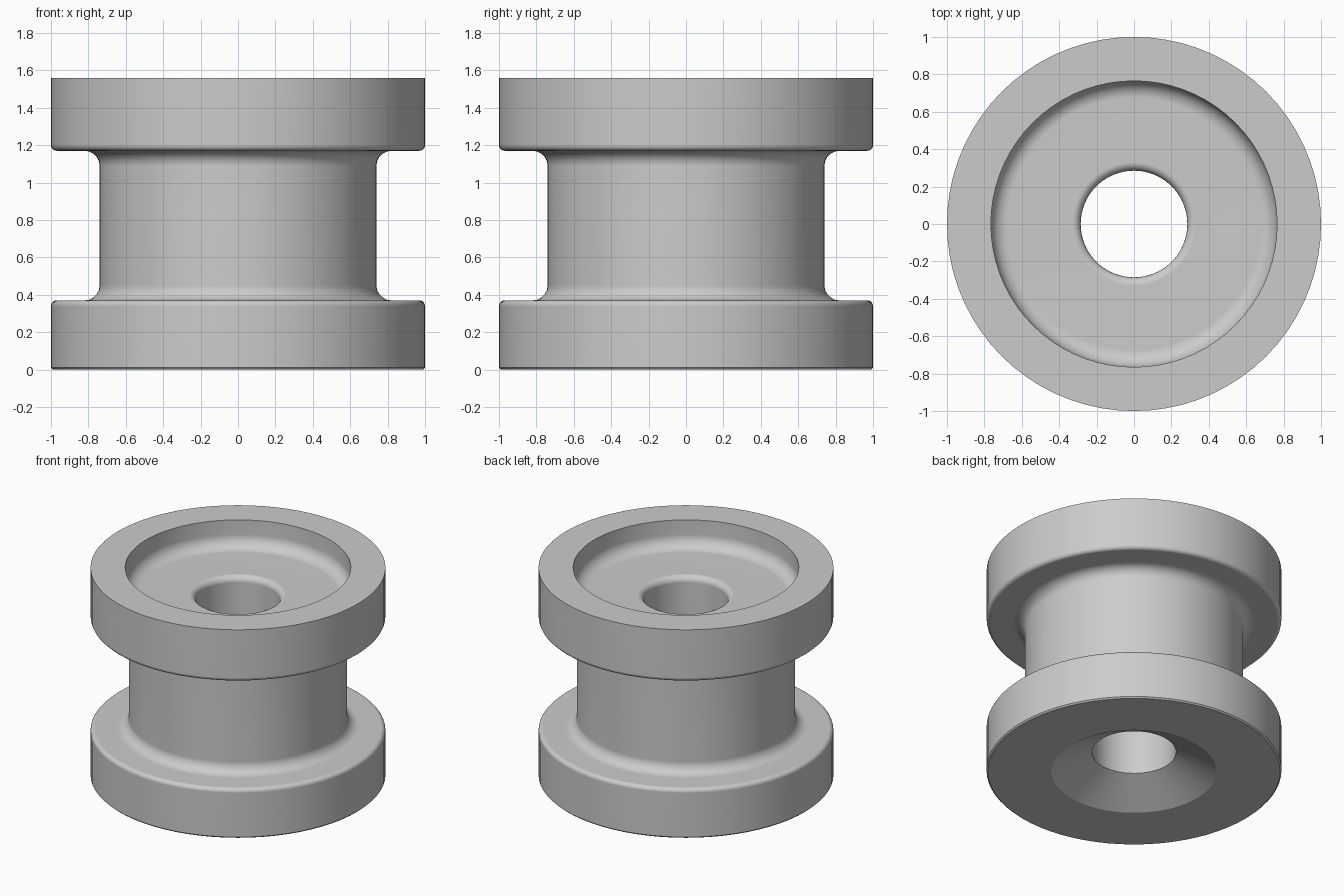
import bpy
import bmesh
from math import sin, cos, radians, pi

default = bpy.data.objects.get("Cube")
if default:
    bpy.data.objects.remove(default, do_unlink=True)

SEGMENTS = 72
BORE, CORE, RIM, HEIGHT = 0.285, 0.74, 1.0, 1.56
LOWER, UPPER, FLOOR = 0.37, 1.17, 1.36      # flange faces and recess floor


def arc(x, z, r, start, end, steps=5):
    """Rounded corner of the profile, as (radius, height) points."""
    angles = [radians(start + (end - start) * i / steps) for i in range(steps + 1)]
    return [(x + r * cos(a), z + r * sin(a)) for a in angles]


# Closed cross-section, from the countersink round the outside to the bore
profile = [(BORE, 0.15), (0.56, 0), (RIM - 0.01, 0), (RIM, 0.01)]
profile += arc(RIM - 0.03, LOWER - 0.03, 0.03, 0, 90)       # lower flange edge
profile += arc(CORE + 0.08, LOWER + 0.08, 0.08, 270, 180)   # lower neck fillet
profile += arc(CORE + 0.08, UPPER - 0.08, 0.08, 180, 90)    # upper neck fillet
profile += arc(RIM - 0.03, UPPER + 0.03, 0.03, 270, 360)    # upper flange edge
profile += [(RIM, HEIGHT), (0.765, HEIGHT)]
profile += arc(0.675, FLOOR + 0.09, 0.09, 0, -90)           # recess corner
profile += arc(BORE + 0.045, FLOOR - 0.045, 0.045, 90, 180) # bore lip

# Turn the cross-section around the z axis
bm = bmesh.new()
verts = [bm.verts.new((r, 0, z)) for r, z in profile]
edges = [bm.edges.new((v, verts[i - 1])) for i, v in enumerate(verts)]
bmesh.ops.spin(bm, geom=verts + edges, cent=(0, 0, 0), axis=(0, 0, 1),
               angle=2 * pi, steps=SEGMENTS, use_merge=True)
bmesh.ops.remove_doubles(bm, verts=bm.verts[:], dist=0.0005)
bmesh.ops.recalc_face_normals(bm, faces=bm.faces[:])
mesh = bpy.data.meshes.new("flanged_roller")
bm.to_mesh(mesh)
bm.free()

roller = bpy.data.objects.new("flanged_roller", mesh)
bpy.context.collection.objects.link(roller)

# Plain grey
grey = bpy.data.materials.new("plain grey")
grey.use_nodes = True
colour = (0.6, 0.6, 0.6, 1)
grey.diffuse_color = colour
grey.node_tree.nodes["Principled BSDF"].inputs["Base Color"].default_value = colour
mesh.materials.append(grey)

# Smooth rounds with crisp corners
bpy.ops.object.select_all(action="DESELECT")
roller.select_set(True)
bpy.context.view_layer.objects.active = roller
bpy.ops.object.shade_smooth_by_angle(angle=radians(25))
weighted = roller.modifiers.new("weighted_normals", "WEIGHTED_NORMAL")
weighted.keep_sharp = True
